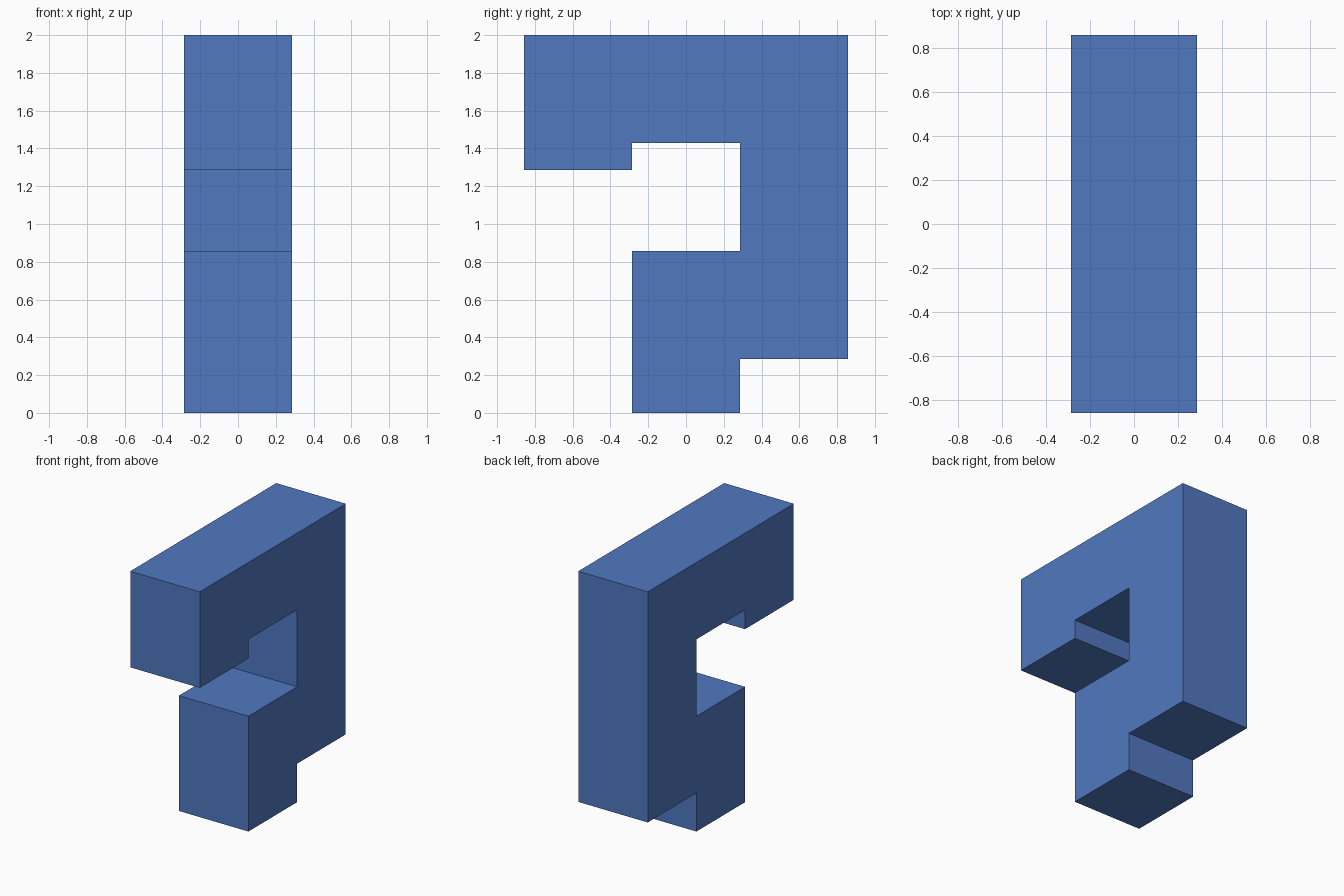
import bpy
import bmesh

cube = bpy.data.objects.get("Cube")
if cube:
    bpy.data.objects.remove(cube, do_unlink=True)

# One flat blue for the whole solid
blue = bpy.data.materials.new("blue")
blue.use_nodes = True
colour = (0.082, 0.19, 0.53, 1.0)
blue.diffuse_color = colour
blue.node_tree.nodes["Principled BSDF"].inputs["Base Color"].default_value = colour

# Side outline of the hook as (y, z), in sevenths of a unit
U = 1 / 7
HALF_WIDTH = 2 * U
OUTLINE = [(-2, 0), (2, 0), (2, 2), (6, 2), (6, 14), (-6, 14),
           (-6, 9), (-2, 9), (-2, 10), (2, 10), (2, 6), (-2, 6)]

# Extrude the outline across the width
bm = bmesh.new()
side = bm.faces.new([bm.verts.new((-HALF_WIDTH, y * U, z * U)) for y, z in OUTLINE])
extruded = bmesh.ops.extrude_face_region(bm, geom=[side], use_keep_orig=True)
new_verts = [g for g in extruded["geom"] if isinstance(g, bmesh.types.BMVert)]
bmesh.ops.translate(bm, verts=new_verts, vec=(2 * HALF_WIDTH, 0, 0))
bmesh.ops.recalc_face_normals(bm, faces=bm.faces)

mesh = bpy.data.meshes.new("question_mark_block")
bm.to_mesh(mesh)
bm.free()
mesh.materials.append(blue)
block = bpy.data.objects.new("question_mark_block", mesh)
bpy.context.collection.objects.link(block)
